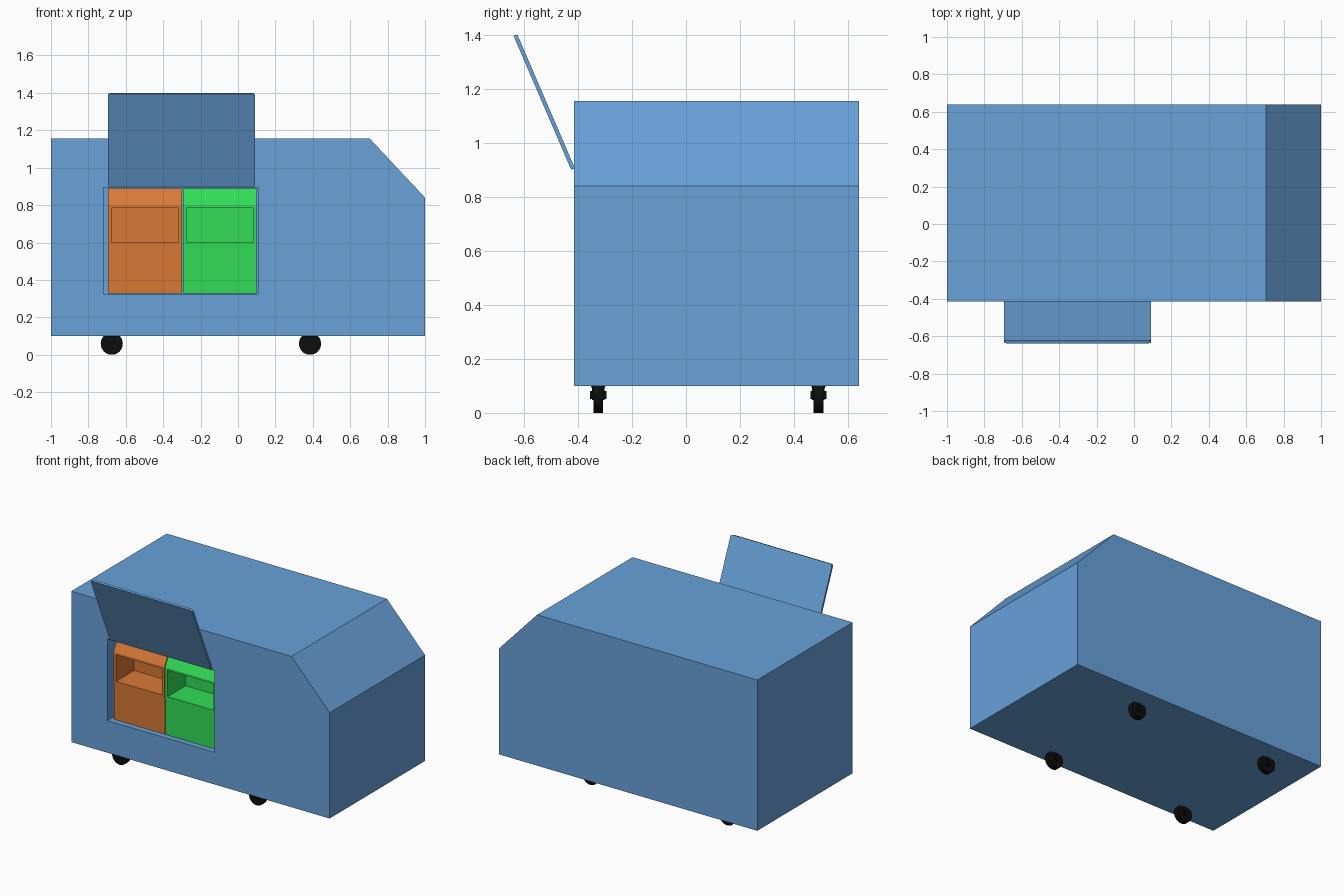
import bpy, bmesh
from math import pi
from mathutils import Matrix

cube = bpy.data.objects.get("Cube")
if cube:
    bpy.data.objects.remove(cube, do_unlink=True)


def material(name, rgb):
    m = bpy.data.materials.new(name)
    m.use_nodes = True
    m.diffuse_color = (*rgb, 1)
    m.node_tree.nodes["Principled BSDF"].inputs["Base Color"].default_value = (*rgb, 1)
    return m


BLUE = material("cabinet blue", (0.14, 0.36, 0.70))
ORANGE = material("bin orange", (0.69, 0.19, 0.036))
GREEN = material("bin green", (0.032, 0.72, 0.095))
BLACK = material("caster black", (0.004, 0.004, 0.004))


def finish(name, bm, mat):
    bmesh.ops.recalc_face_normals(bm, faces=bm.faces)
    mesh = bpy.data.meshes.new(name)
    bm.to_mesh(mesh)
    bm.free()
    mesh.materials.append(mat)
    ob = bpy.data.objects.new(name, mesh)
    bpy.context.collection.objects.link(ob)
    return ob


def prism(name, points, start, end, axis, mat):
    """Extrude a closed profile along x (points are y, z) or y (points are x, z)."""
    bm = bmesh.new()
    place = (lambda a, b: (start, a, b)) if axis == "x" else (lambda a, b: (a, start, b))
    face = bm.faces.new([bm.verts.new(place(a, b)) for a, b in points])
    moved = bmesh.ops.extrude_face_region(bm, geom=[face])["geom"]
    shift = (end - start, 0, 0) if axis == "x" else (0, end - start, 0)
    bmesh.ops.translate(bm, vec=shift, verts=[v for v in moved if isinstance(v, bmesh.types.BMVert)])
    return finish(name, bm, mat)


def box(name, x0, x1, y0, y1, z0, z1, mat):
    return prism(name, [(x0, z0), (x1, z0), (x1, z1), (x0, z1)], y0, y1, "y", mat)


def cut(target, cutter):
    """Subtract the cutter, bake the result and discard the cutter."""
    mod = target.modifiers.new("cut", "BOOLEAN")
    mod.operation = "DIFFERENCE"
    mod.solver = "EXACT"
    mod.object = cutter
    bpy.context.view_layer.update()
    graph = bpy.context.evaluated_depsgraph_get()
    mesh = bpy.data.meshes.new_from_object(target.evaluated_get(graph))
    target.modifiers.clear()
    target.data = mesh
    bpy.data.objects.remove(cutter, do_unlink=True)


FRONT, BACK = -0.415, 0.64

# Cabinet with one sloped top corner and a recess for the bins
cabinet = prism("cabinet", [(-1, 0.10), (1, 0.10), (1, 0.84), (0.705, 1.155), (-1, 1.155)],
                FRONT, BACK, "y", BLUE)
cut(cabinet, box("recess_cutter", -0.72, 0.11, FRONT - 0.1, FRONT + 0.45, 0.325, 0.895, BLUE))

# Two bins with sloped tops, a raised band and a deep slot
band = FRONT + 0.03
panel = FRONT + 0.037
profile = [(panel, 0.327), (panel, 0.58), (band, 0.58), (band, 0.80),
           (band + 0.05, 0.89), (FRONT + 0.44, 0.89), (FRONT + 0.44, 0.327)]
for name, x, mat in (("orange_bin", -0.695, ORANGE), ("green_bin", -0.295, GREEN)):
    bin_body = prism(name, profile, x, x + 0.395, "x", mat)
    cut(bin_body, box("slot_cutter", x + 0.02, x + 0.375, FRONT - 0.1, band + 0.2, 0.60, 0.785, mat))

# Raised hatch with rounded upper corners
hatch = prism("hatch", [(-0.425, 0.90), (-0.411, 0.905), (-0.624, 1.40), (-0.638, 1.395)],
              -0.695, 0.09, "x", BLUE)
bm = bmesh.new()
bm.from_mesh(hatch.data)
corners = [e for e in bm.edges
           if all(v.co.z > 1.3 for v in e.verts) and abs(e.verts[0].co.x - e.verts[1].co.x) < 0.01]
bmesh.ops.bevel(bm, geom=corners, offset=0.014, segments=3, affect="EDGES", profile=0.5)
bm.to_mesh(hatch.data)
bm.free()


# Casters: wheel, hub and swivel mount
def cylinder(bm, r1, r2, depth, matrix, sides=24):
    bmesh.ops.create_cone(bm, cap_ends=True, segments=sides, radius1=r1, radius2=r2,
                          depth=depth, matrix=matrix)


for side, y in (("front", -0.325), ("back", 0.49)):
    for end, x in (("right", -0.675), ("left", 0.385)):
        bm = bmesh.new()
        across = Matrix.Translation((x, y, 0.059)) @ Matrix.Rotation(pi / 2, 4, "X")
        hub = Matrix.Translation((x, y, 0.066)) @ Matrix.Rotation(pi / 2, 4, "X")
        cylinder(bm, 0.059, 0.059, 0.036, across, 32)
        cylinder(bm, 0.015, 0.015, 0.06, hub)
        cylinder(bm, 0.016, 0.028, 0.03, Matrix.Translation((x, y, 0.088)))
        for s in (-1, 1):
            bmesh.ops.create_cube(bm, size=1, matrix=Matrix.Translation((x, y + s * 0.0205, 0.072))
                                  @ Matrix.Diagonal((0.03, 0.005, 0.05, 1)))
        caster = finish(f"{side}_{end}_caster", bm, BLACK)
        bpy.ops.object.select_all(action="DESELECT")
        caster.select_set(True)
        bpy.context.view_layer.objects.active = caster
        bpy.ops.object.shade_smooth_by_angle()
